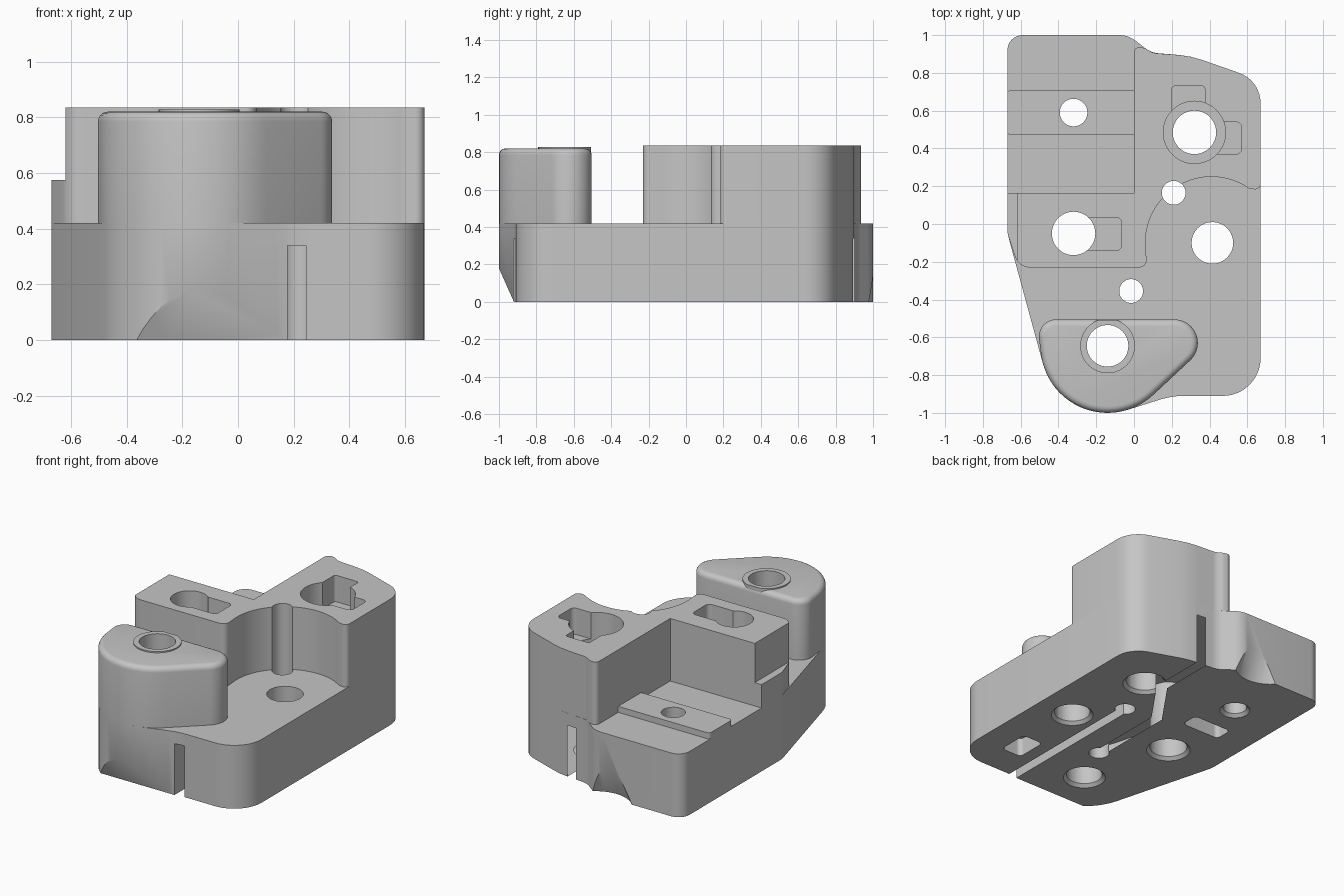
import bpy
import bmesh
from math import sin, cos, tan, radians, pi, ceil
from mathutils import Vector, Matrix

cube = bpy.data.objects.get("Cube")
if cube:
    bpy.data.objects.remove(cube)

grey = bpy.data.materials.new("plain grey")
grey.use_nodes = True
grey.diffuse_color = (0.56, 0.56, 0.56, 1)
grey.node_tree.nodes["Principled BSDF"].inputs["Base Color"].default_value = grey.diffuse_color

FLOOR, TOP, BOSS_TOP = 0.42, 0.835, 0.82


def arc(cx, cy, r, start, end):
    steps = ceil(abs(end - start) / 6)
    angles = [radians(start + (end - start) * i / steps) for i in range(steps + 1)]
    return [(cx + r * cos(a), cy + r * sin(a)) for a in angles]


def rounded(corners):
    """Outline from (x, y) points and (x, y, radius) filleted corners."""
    out = []
    for i, p in enumerate(corners):
        here = Vector(p[:2])
        if len(p) < 3:
            out.append(here)
            continue
        a = (Vector(corners[i - 1][:2]) - here).normalized()
        b = (Vector(corners[(i + 1) % len(corners)][:2]) - here).normalized()
        half = a.angle(b) / 2
        centre = here + (a + b).normalized() * p[2] / sin(half)
        start = here + a * p[2] / tan(half) - centre
        end = here + b * p[2] / tan(half) - centre
        sweep = pi - 2 * half
        steps = max(2, ceil(sweep / radians(8)))
        for k in range(steps + 1):
            t = k / steps
            out.append(centre + (start * sin((1 - t) * sweep) + end * sin(t * sweep)) / sin(sweep))
    return out


def finish(name, bm, cutter):
    mesh = bpy.data.meshes.new(name)
    bm.to_mesh(mesh)
    bm.free()
    mesh.materials.append(grey)
    obj = bpy.data.objects.new(name, mesh)
    bpy.context.collection.objects.link(obj)
    obj.hide_render = cutter
    return obj


def prism(name, outline, z0, z1, cutter=False, soften=0, along_x=False):
    # Wind the outline counter-clockwise so that every face points outwards
    area = sum(outline[i - 1][0] * p[1] - p[0] * outline[i - 1][1] for i, p in enumerate(outline))
    if area < 0:
        outline = outline[::-1]
    bm = bmesh.new()
    low = [bm.verts.new((p[0], p[1], z0)) for p in outline]
    high = [bm.verts.new((p[0], p[1], z1)) for p in outline]
    bm.faces.new(low[::-1])
    cap = bm.faces.new(high)
    for i in range(len(low)):
        bm.faces.new((low[i - 1], low[i], high[i], high[i - 1]))
    bm.normal_update()
    if soften:
        bmesh.ops.bevel(bm, geom=list(cap.edges), offset=soften, segments=5,
                        profile=0.5, affect='EDGES')
    if along_x:
        bm.transform(Matrix(((0, 0, 1, 0), (1, 0, 0, 0), (0, 1, 0, 0), (0, 0, 0, 1))))
    return finish(name, bm, cutter)


def cone(name, x, y, r0, r1, z0, z1, cutter=True):
    bm = bmesh.new()
    bmesh.ops.create_cone(bm, cap_ends=True, segments=48, radius1=r0, radius2=r1, depth=z1 - z0,
                          matrix=Matrix.Translation((x, y, (z0 + z1) / 2)))
    return finish(name, bm, cutter)


def pocket(name, x0, x1, y0, y1, z0, z1, r=0.03):
    return prism(name, rounded([(x0, y0, r), (x1, y0, r), (x1, y1, r), (x0, y1, r)]), z0, z1, True)


# Solid parts
back_curve = [(0.3, 0.89, 0.5), (0.67, 0.76, 0.17)]
base = prism("base", rounded(
    [(-0.67, 1, 0.08), (-0.03, 1, 0.14), (0.09, 0.907, 0.13)] + back_curve
    + [(0.67, -0.91, 0.2), (0.2, -0.91, 0.4)]
    + arc(-0.14, -0.645, 0.355, 287, 196) + [(-0.67, -0.05, 0.15)]), 0, FLOOR)

upper = prism("upper_block", rounded(
    [(0, 0.945, 0.03), (0.06, 0.93, 0.04), (0.1, 0.905, 0.08)] + back_curve
    + [(0.67, 0.18, 0.03)] + arc(0.41, -0.1, 0.35, 55, 187)
    + [(0.07, -0.23, 0.04), (-0.61, -0.23, 0.08), (-0.67, -0.05, 0.1),
       (-0.67, 0.165), (0, 0.165)]), FLOOR, TOP)

boss = prism("boss", rounded(
    [(-0.515, -0.505, 0.09), (0.53, -0.505, 0.125)]
    + arc(-0.14, -0.645, 0.355, 313, 188)), FLOOR, BOSS_TOP, soften=0.035)

collar = cone("boss_collar", -0.14, -0.645, 0.145, 0.145, BOSS_TOP - 0.02, BOSS_TOP + 0.008, False)
strip = prism("shelf_strip", rounded(
    [(-0.67, 0.47, 0.02), (0, 0.47), (0, 0.71), (-0.67, 0.71, 0.02)]), FLOOR, FLOOR + 0.04)

# Through holes: position, radius, and the parts they pierce
holes = [(-0.32, 0.59, 0.073, [base, strip]), (0.32, 0.485, 0.115, [base, upper]),
         (-0.32, -0.05, 0.115, [base, upper]), (0.415, -0.1, 0.11, [base]),
         (-0.14, -0.645, 0.11, [base, boss, collar]),
         (0.21, 0.165, 0.063, [base, upper]), (-0.015, -0.355, 0.063, [base])]
cuts = {part: [] for part in (base, upper, boss, collar, strip)}
for x, y, r, parts in holes:
    drill = cone("drill", x, y, r, r, -0.1, 1.1)
    for part in parts:
        cuts[part].append(drill)
    if r > 0.07:
        cuts[base].append(cone("countersink", x, y, r + 0.05, r - 0.01, -0.03, 0.03))

# Underside pockets, wire channels and end scoops
path = [(0.21, 1.1), (0.21, 0.52), (-0.015, 0.2), (-0.015, -0.355)]
bent = [(x - 0.033, y + 0.01) for x, y in path] + [(x + 0.033, y - 0.01) for x, y in path[::-1]]
cuts[base] += [
    pocket("pin_pocket", 0.33, 0.48, -0.7, -0.49, -0.1, 0.12),
    pocket("clip_pocket", -0.46, -0.18, 0.255, 0.375, -0.1, 0.12),
    prism("straight_channel", [(0.178, -1.1), (0.244, -1.1), (0.244, 0.165), (0.178, 0.165)],
          -0.1, 0.34, True),
    prism("bent_channel", bent, -0.1, 0.34, True),
    prism("front_scoop", [(-0.911, -0.02), (-1.018, 0.22), (-1.1, 0.22), (-1.1, -0.02)],
          -0.6, 0.5, True, along_x=True),
    cone("rear_scoop", -0.14, 1.15, 0.24, 0.13, -0.05, 0.25)]
cuts[collar].append(pocket("collar_trim", -0.5, 0.3, -0.508, -0.3, 0.6, 1, 0.01))

# Recesses in the upper block
cuts[upper] += [
    cone("keyhole_bore", 0.32, 0.485, 0.165, 0.165, 0.62, 1),
    pocket("keyhole_back_tab", 0.2, 0.375, 0.45, 0.73, 0.66, 1.02, 0.015),
    pocket("keyhole_side_tab", 0.35, 0.57, 0.37, 0.54, 0.66, 1.04, 0.03),
    pocket("slot", -0.36, -0.065, -0.14, 0.035, 0.62, 1),
    pocket("side_notch", -0.9, -0.62, -0.5, 0.5, 0.575, 1)]

# Cut every part, bake the result and smooth it
for part, tools in cuts.items():
    for tool in tools:
        mod = part.modifiers.new("cut", 'BOOLEAN')
        mod.operation = 'DIFFERENCE'
        mod.solver = 'EXACT'
        mod.use_self = True
        mod.object = tool
bpy.context.view_layer.update()
graph = bpy.context.evaluated_depsgraph_get()
baked = {part: bpy.data.meshes.new_from_object(part.evaluated_get(graph)) for part in cuts}
for part, mesh in baked.items():
    part.modifiers.clear()
    part.data = mesh
for tool in {t for tools in cuts.values() for t in tools}:
    bpy.data.objects.remove(tool)

for obj in bpy.context.view_layer.objects:
    obj.select_set(obj in cuts)
bpy.context.view_layer.objects.active = base
bpy.ops.object.shade_smooth_by_angle(angle=radians(30))
